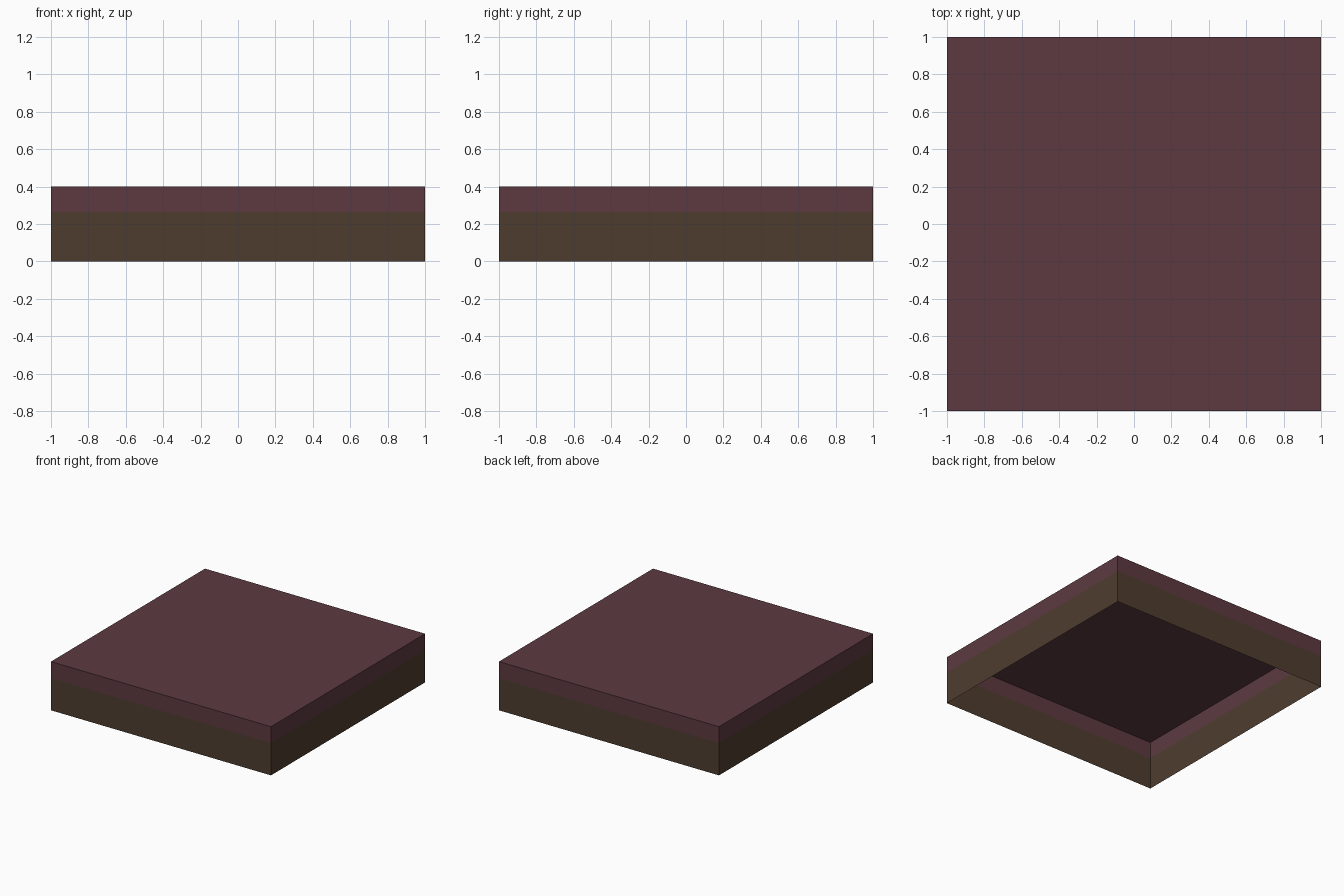
import bpy, bmesh

if "Cube" in bpy.data.objects:
    bpy.data.objects.remove(bpy.data.objects["Cube"])

HALF, SPLIT, TOP = 1.0, 0.265, 0.4


def material(name, rgb):
    mat = bpy.data.materials.new(name)
    mat.diffuse_color = (*rgb, 1)
    mat.use_nodes = True
    mat.node_tree.nodes["Principled BSDF"].inputs["Base Color"].default_value = mat.diffuse_color
    return mat


def sleeve(name, z0, z1, mat, capped):
    """Thin square shell, open below and optionally closed on top."""
    bm = bmesh.new()
    bmesh.ops.create_cube(bm, size=1)
    for v in bm.verts:
        v.co.x *= 2 * HALF
        v.co.y *= 2 * HALF
        v.co.z = z1 if v.co.z > 0 else z0
    bm.normal_update()
    extra = [f for f in bm.faces
             if f.normal.z < -0.5 or (f.normal.z > 0.5 and not capped)]
    bmesh.ops.delete(bm, geom=extra, context='FACES_ONLY')
    mesh = bpy.data.meshes.new(name)
    bm.to_mesh(mesh)
    bm.free()
    mesh.materials.append(mat)
    obj = bpy.data.objects.new(name, mesh)
    bpy.context.collection.objects.link(obj)
    return obj


# Brown lower walls, open underneath
sleeve("lower_walls", 0, SPLIT, material("brown", (0.077, 0.046, 0.028)), False)

# Maroon top sheet with its side band
sleeve("top_cover", SPLIT, TOP, material("maroon", (0.107, 0.042, 0.051)), True)
